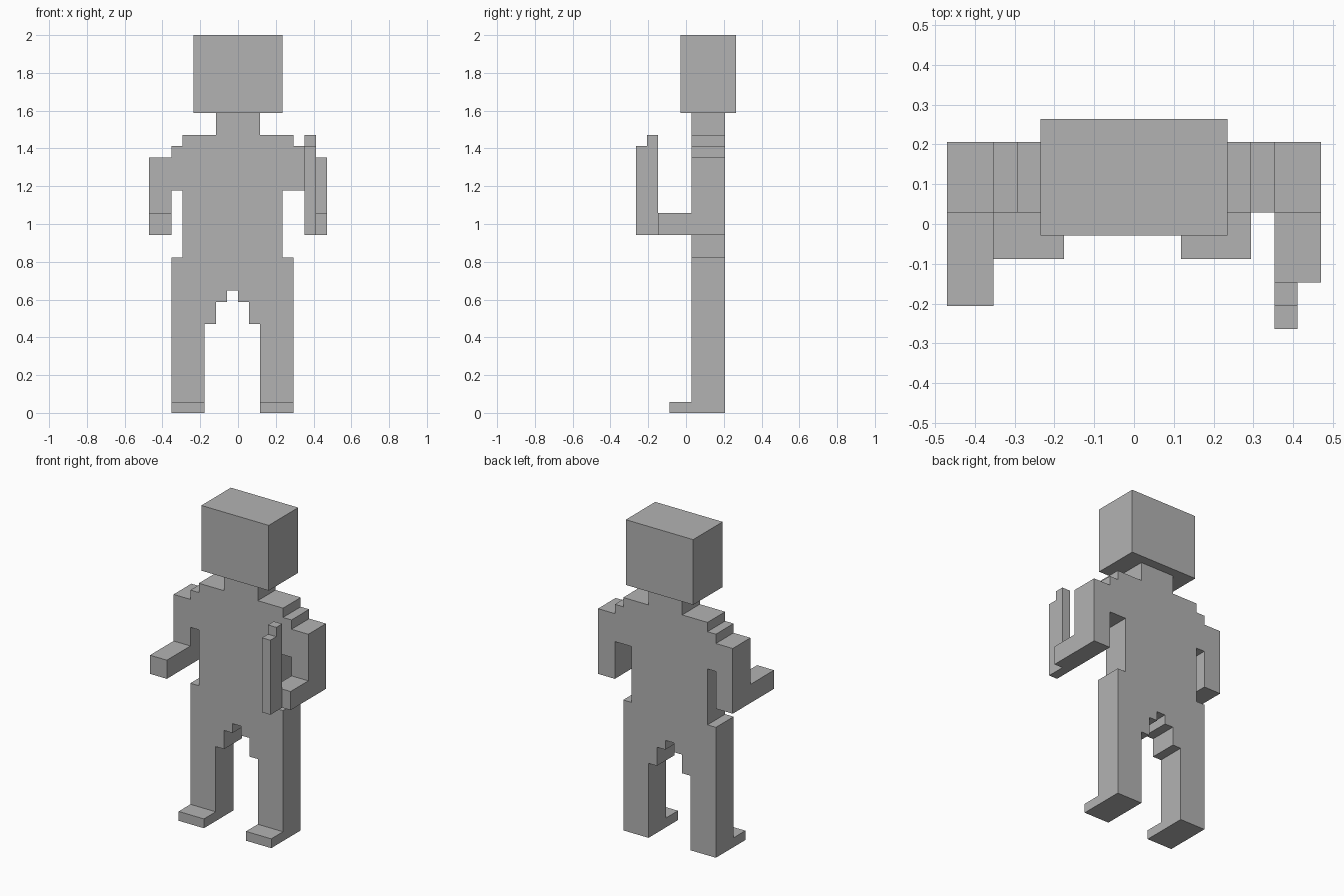
import bpy
import bmesh
from mathutils import Vector

if "Cube" in bpy.data.objects:
    bpy.data.objects.remove(bpy.data.objects["Cube"], do_unlink=True)

# Everything sits on a block grid, 34 blocks tall
U = 2 / 34

grey = bpy.data.materials.new("plain_grey")
grey.use_nodes = True
GREY = (0.45, 0.45, 0.45, 1)
grey.diffuse_color = GREY
grey.node_tree.nodes["Principled BSDF"].inputs["Base Color"].default_value = GREY


def extrude(name, points, direction):
    """Extrude a flat outline (in blocks) along a direction into a solid part."""
    bm = bmesh.new()
    face = bm.faces.new([bm.verts.new(Vector(p) * U) for p in points])
    new = bmesh.ops.extrude_face_region(bm, geom=[face])["geom"]
    verts = [g for g in new if isinstance(g, bmesh.types.BMVert)]
    bmesh.ops.translate(bm, verts=verts, vec=Vector(direction) * U)
    bmesh.ops.recalc_face_normals(bm, faces=bm.faces)
    mesh = bpy.data.meshes.new(name)
    bm.to_mesh(mesh)
    bm.free()
    mesh.materials.append(grey)
    obj = bpy.data.objects.new(name, mesh)
    bpy.context.collection.objects.link(obj)
    return obj


def box(name, x, y, z):
    """Box from (min, max) pairs in blocks."""
    base = [(x[0], y[0], z[0]), (x[1], y[0], z[0]),
            (x[1], y[1], z[0]), (x[0], y[1], z[0])]
    return extrude(name, base, (0, 0, z[1] - z[0]))


# Body: stepped front outline with neck, shoulders, upper arms and legs
FRONT, BACK = 0.5, 3.5
left_side = [(2, 27), (2, 25), (5, 25), (5, 24), (6, 24), (6, 23), (8, 23),
             (8, 16), (6, 16), (6, 20), (4, 20), (4, 14), (5, 14), (5, 0), (2, 0)]
crotch = [(2, 8), (1, 8), (1, 10), (0, 10), (0, 11), (-1, 11), (-1, 10),
          (-2, 10), (-2, 8), (-3, 8)]
right_side = [(-3, 0), (-6, 0), (-6, 14), (-5, 14), (-5, 20), (-6, 20), (-6, 16),
              (-8, 16), (-8, 23), (-6, 23), (-6, 24), (-5, 24), (-5, 25),
              (-2, 25), (-2, 27)]
outline = left_side + crotch + right_side
extrude("body", [(x, FRONT, z) for x, z in outline], (0, BACK - FRONT, 0))

# Head
box("head", (-4, 4), (-0.5, 4.5), (27, 34))

# Feet
box("left_foot", (2, 5), (-1.5, FRONT), (0, 1))
box("right_foot", (-6, -3), (-1.5, FRONT), (0, 1))

# Forearms reaching forward
box("left_forearm", (6, 8), (-2.5, FRONT), (16, 18))
box("right_forearm", (-8, -6), (-3.5, FRONT), (16, 18))

# Upright stepped slab held at the end of the left forearm
slab = [(-4.5, 16), (-2.5, 16), (-2.5, 25), (-3.5, 25), (-3.5, 24), (-4.5, 24)]
extrude("held_slab", [(6, y, z) for y, z in slab], (1, 0, 0))
